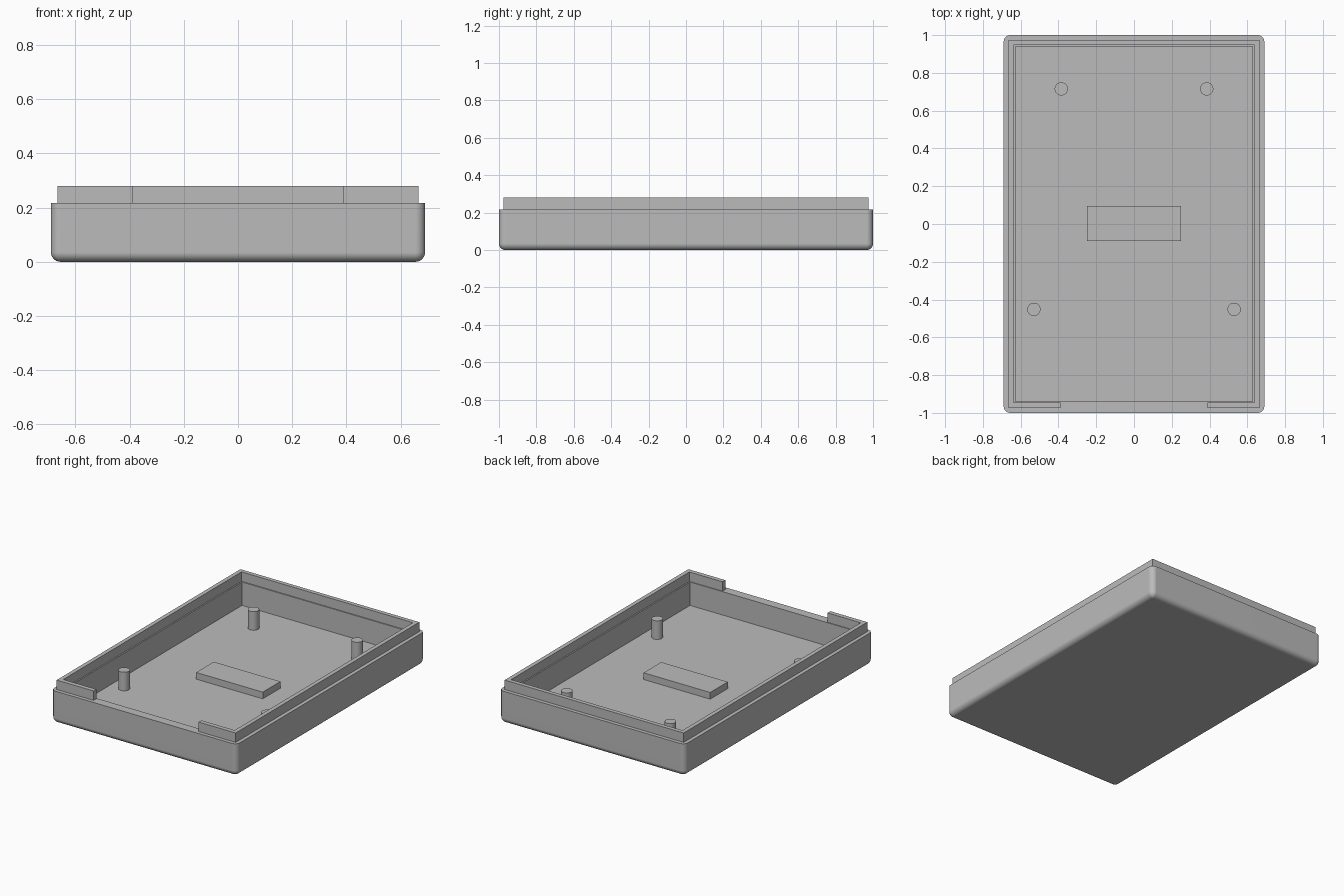
import bpy, bmesh, math

cube = bpy.data.objects.get("Cube")
if cube:
    bpy.data.objects.remove(cube, do_unlink=True)

GREY = (0.5, 0.5, 0.5, 1)
grey = bpy.data.materials.new("plain grey plastic")
grey.use_nodes = True
grey.diffuse_color = GREY
grey.node_tree.nodes["Principled BSDF"].inputs["Base Color"].default_value = GREY

HALF_X, HALF_Y = 0.69, 1.0
RIM_Z, LIP_Z, FLOOR_Z = 0.217, 0.28, 0.06
RADIUS, STEPS = 0.035, 6


def finish(name, bm, smooth=False):
    bmesh.ops.recalc_face_normals(bm, faces=bm.faces[:])
    mesh = bpy.data.meshes.new(name)
    bm.to_mesh(mesh)
    bm.free()
    mesh.materials.append(grey)
    obj = bpy.data.objects.new(name, mesh)
    bpy.context.collection.objects.link(obj)
    if smooth:
        bpy.ops.object.select_all(action="DESELECT")
        obj.select_set(True)
        bpy.context.view_layer.objects.active = obj
        bpy.ops.object.shade_smooth_by_angle(angle=math.radians(35))
    return obj


def ring(bm, hx, hy, r, z):
    """Rounded rectangle loop of vertices."""
    verts = []
    for corner, (sx, sy) in enumerate([(1, 1), (-1, 1), (-1, -1), (1, -1)]):
        for i in range(STEPS + 1):
            a = math.pi / 2 * (corner + i / STEPS)
            verts.append(bm.verts.new((sx * (hx - r) + r * math.cos(a),
                                       sy * (hy - r) + r * math.sin(a), z)))
    return verts


# Tray shell: rounded underside, straight walls, flat rim, square cavity
bm = bmesh.new()
rings = []
for i in range(STEPS + 1):
    a = math.pi / 2 * i / STEPS
    inset = RADIUS * (1 - math.sin(a))
    rings.append(ring(bm, HALF_X - inset, HALF_Y - inset, RADIUS - inset,
                      RADIUS * (1 - math.cos(a))))
rings.append(ring(bm, HALF_X, HALF_Y, RADIUS, RIM_Z))
rings.append(ring(bm, 0.628, 0.94, 0, RIM_Z))
rings.append(ring(bm, 0.628, 0.94, 0, FLOOR_Z))
for low, high in zip(rings, rings[1:]):
    for i in range(len(low)):
        j = (i + 1) % len(low)
        bm.faces.new((low[i], low[j], high[j], high[i]))
bm.faces.new(rings[0])
bm.faces.new(rings[-1])
bmesh.ops.remove_doubles(bm, verts=bm.verts[:], dist=0.0001)
shell = finish("tray_shell", bm, smooth=True)
shell.modifiers.new("even shading", "WEIGHTED_NORMAL").keep_sharp = True

# Raised lip, open in the middle of the front
bm = bmesh.new()
half = [(0.39, -0.945), (0.637, -0.945), (0.637, 0.947)]
outer = [(0.665, 0.975), (0.665, -0.975), (0.39, -0.975)]
outline = half + [(-x, y) for x, y in reversed(half)]
outline += [(-x, y) for x, y in reversed(outer)] + outer
face = bm.faces.new([bm.verts.new((x, y, RIM_Z - 0.01)) for x, y in outline])
new = bmesh.ops.extrude_face_region(bm, geom=[face])["geom"]
bmesh.ops.translate(bm, vec=(0, 0, LIP_Z - RIM_Z + 0.01),
                    verts=[v for v in new if isinstance(v, bmesh.types.BMVert)])
finish("raised_lip", bm)

# Raised block in the middle of the floor
bm = bmesh.new()
bmesh.ops.create_cube(bm, size=1)
bmesh.ops.scale(bm, vec=(0.495, 0.187, 0.05), verts=bm.verts[:])
bmesh.ops.translate(bm, vec=(0, 0.003, 0.08), verts=bm.verts[:])
finish("floor_block", bm)

# Four mounting posts
for end, px, py in [("back", 0.385, 0.715), ("front", 0.53, -0.452)]:
    for side, sign in [("left", 1), ("right", -1)]:
        bm = bmesh.new()
        bmesh.ops.create_cone(bm, cap_ends=True, segments=32, radius1=0.035,
                              radius2=0.035, depth=0.135)
        bmesh.ops.translate(bm, vec=(sign * px, py, 0.1175), verts=bm.verts[:])
        finish(f"{end}_{side}_post", bm, smooth=True)
